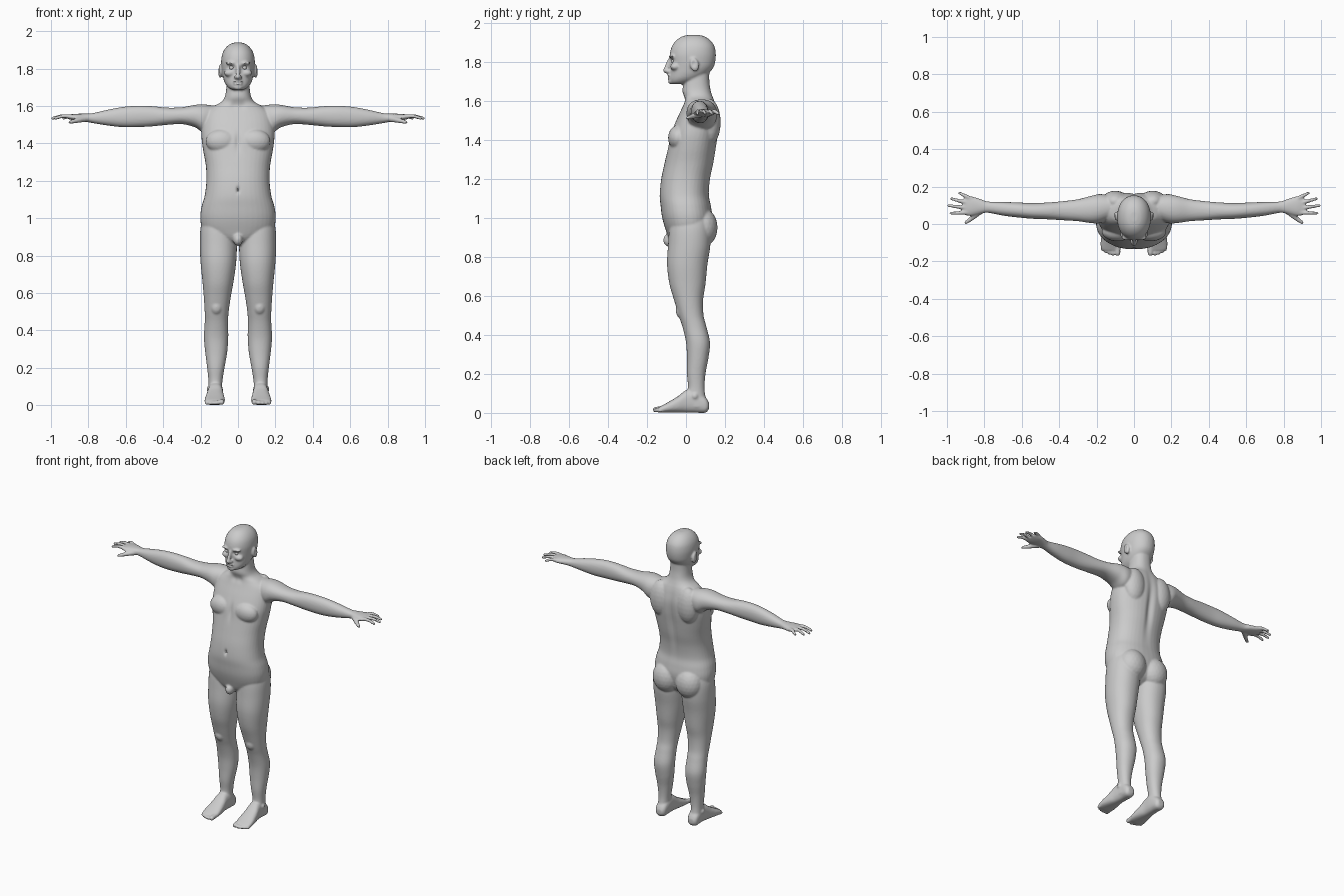
import bpy, bmesh, math
from mathutils import Vector, Matrix

bm = bmesh.new()


def spline(rows, steps=5):
    """Smooth (Catmull-Rom) interpolation between section rows."""
    out = []
    for i in range(len(rows) - 1):
        p = [rows[max(0, min(len(rows) - 1, i + k))] for k in (-1, 0, 1, 2)]
        for s in range(steps):
            t = s / steps
            out.append([0.5 * (2 * b + (c - a) * t + (2 * a - 5 * b + 4 * c - d) * t * t
                               + (3 * b - a - 3 * c + d) * t ** 3) for a, b, c, d in zip(*p)])
    return out + [list(rows[-1])]


def loft(axis, rows, power=2.0, sides=40):
    """Rows: position on axis, then min/max on the two other axes in xyz order."""
    rings = []
    for t, a0, a1, b0, b1 in spline(rows):
        ring = []
        for k in range(sides):
            ang = 2 * math.pi * k / sides
            c, s = math.cos(ang), math.sin(ang)
            u = math.copysign(abs(c) ** (2 / power), c)
            v = math.copysign(abs(s) ** (2 / power), s)
            co = [(a0 + a1) / 2 + u * (a1 - a0) / 2, (b0 + b1) / 2 + v * (b1 - b0) / 2]
            co.insert("xyz".index(axis), t)
            ring.append(bm.verts.new(co))
        rings.append(ring)
    for r, q in zip(rings, rings[1:]):
        for k in range(sides):
            n = (k + 1) % sides
            bm.faces.new((r[k], r[n], q[n], q[k]))
    bm.faces.new(rings[0])
    bm.faces.new(rings[-1])


def ball(center, size, tilt=0.0):
    m = Matrix.Translation(center) @ Matrix.Rotation(tilt, 4, 'X') @ Matrix.Diagonal((*size, 1))
    bmesh.ops.create_icosphere(bm, subdivisions=3, radius=1, matrix=m)


def digit(points, r0, r1, n=9):
    """Tapered rounded finger or toe through a few points."""
    path = spline(points, n)
    for i, p in enumerate(path):
        r = r0 + (r1 - r0) * i / (len(path) - 1)
        bmesh.ops.create_icosphere(bm, subdivisions=2, radius=r, matrix=Matrix.Translation(p))


# torso and neck
torso = [(.855, .05, -.05, .06), (.89, .13, -.085, .105), (.94, .188, -.105, .125),
         (1.0, .202, -.122, .135), (1.06, .195, -.13, .128), (1.12, .178, -.135, .118),
         (1.2, .169, -.127, .125), (1.28, .172, -.11, .142), (1.36, .186, -.092, .155),
         (1.43, .195, -.078, .165), (1.5, .192, -.05, .168), (1.56, .175, -.022, .158),
         (1.595, .135, -.01, .148), (1.62, .09, -.01, .138), (1.65, .07, -.018, .128),
         (1.70, .062, -.012, .12), (1.77, .058, .0, .12)]
loft('z', [(z, -w, w, f, b) for z, w, f, b in torso], 2.3)

# head
head = [(1.686, .028, -.075, .0), (1.695, .048, -.083, .035), (1.715, .066, -.085, .08),
        (1.74, .077, -.082, .115), (1.77, .084, -.08, .14), (1.80, .088, -.082, .15),
        (1.84, .090, -.083, .153), (1.88, .083, -.072, .146), (1.91, .066, -.05, .125),
        (1.93, .042, -.02, .095), (1.938, .018, .015, .065)]
loft('z', [(z, -w, w, f, b) for z, w, f, b in head], 2.15)

# arm and palm
loft('x', [(.12, .03, .15, 1.47, 1.60), (.18, .005, .16, 1.455, 1.607), (.23, .005, .15, 1.485, 1.605),
           (.30, .015, .132, 1.502, 1.592), (.38, .02, .122, 1.498, 1.59), (.46, .025, .115, 1.49, 1.598),
           (.54, .028, .112, 1.486, 1.60), (.62, .035, .115, 1.486, 1.593), (.70, .045, .118, 1.495, 1.578),
           (.78, .06, .12, 1.508, 1.56), (.82, .055, .133, 1.515, 1.558), (.87, .044, .148, 1.52, 1.557),
           (.90, .047, .146, 1.527, 1.553), (.915, .06, .135, 1.533, 1.55)], 2.2)

# fingers: base y, base x, tip x, tip y
for by, bx, tx, ty in [(.06, .89, .978, .058), (.085, .895, .991, .099),
                       (.112, .89, .975, .135), (.134, .87, .932, .165)]:
    digit([(bx, by, 1.541), ((bx + tx) / 2, (by + ty) / 2, 1.545), (tx, ty, 1.533)], .0125, .0088)
digit([(.82, .07, 1.53), (.862, .035, 1.521), (.898, .008, 1.512)], .018, .0095)

# leg
loft('z', [(1.02, .03, .18, -.07, .11), (.95, .012, .2, -.085, .125), (.86, .006, .204, -.092, .125),
           (.76, .010, .2, -.097, .11), (.66, .024, .19, -.085, .1), (.58, .038, .183, -.062, .088),
           (.50, .05, .178, -.038, .09), (.44, .053, .178, -.018, .105), (.36, .052, .182, 0, .123),
           (.28, .058, .175, .005, .115), (.20, .072, .165, .005, .1), (.13, .083, .158, .01, .095),
           (.08, .085, .158, .0, .1), (.03, .083, .158, .0, .11)], 2.15)

# foot and toes
loft('y', [(.118, .1, .14, .02, .05), (.10, .085, .155, 0, .08), (.05, .08, .158, 0, .12),
           (.0, .08, .162, 0, .115), (-.04, .075, .17, 0, .085), (-.09, .07, .178, 0, .055),
           (-.125, .072, .178, 0, .036), (-.14, .08, .17, .004, .028)], 2.5)
for x, y, r in [(.087, -.156, .0155), (.112, -.158, .012), (.132, -.153, .0115),
                (.150, -.146, .011), (.167, -.135, .0105)]:
    digit([(x, -.11, r + .006), (x, y, r)], r, r)

# muscle masses
ball((.085, .085, .95), (.09, .077, .1))        # glute
ball((.088, -.04, 1.41), (.085, .052, .065))    # chest
ball((.1, .12, 1.49), (.075, .058, .12))        # shoulder blade
ball((0, -.085, .885), (.026, .032, .034))      # groin
ball((.115, -.018, .525), (.035, .035, .045))   # kneecap
ball((.156, .045, .085), (.012, .016, .016))    # ankle bone

# face details
digit([(0, -.083, 1.815), (0, -.094, 1.785), (0, -.105, 1.755)], .009, .0135)
ball((.013, -.092, 1.752), (.009, .012, .009))
ball((.036, -.072, 1.828), (.032, .016, .009))
ball((.045, -.055, 1.775), (.03, .026, .02))
ball((0, -.084, 1.7285), (.026, .013, .007))
ball((0, -.083, 1.717), (.022, .013, .007))
ball((0, -.074, 1.699), (.026, .018, .015))
ball((.095, .043, 1.785), (.012, .023, .036), .2)

# fuse both halves into one skin
bmesh.ops.recalc_face_normals(bm, faces=bm.faces)
mesh = bpy.data.meshes.new("body")
bm.to_mesh(mesh)
bm.free()
body = bpy.data.objects.new("body", mesh)
bpy.context.collection.objects.link(body)
bpy.context.view_layer.objects.active = body
body.select_set(True)
mod = body.modifiers.new("mirror", 'MIRROR')
mod.use_mirror_merge = False
mod = body.modifiers.new("fuse", 'REMESH')
mod.mode = 'VOXEL'
mod.voxel_size = .0058
mod = body.modifiers.new("soften", 'SMOOTH')
mod.factor, mod.iterations = .5, 4
for name in ("mirror", "fuse", "soften"):
    bpy.ops.object.modifier_apply(modifier=name)

# sculpted hollows: center, radii, push
hollows = [((.034, -.088, 1.805), (.016, .03, .010), (0, .013, 0)),    # eye socket
           ((0, -.135, 1.15), (.008, .04, .016), (0, .014, 0)),        # navel
           ((0, .15, 1.36), (.022, .06, .17), (0, -.014, 0)),          # spine
           ((0, -.09, 1.41), (.014, .05, .05), (0, .009, 0)),          # breastbone
           ((0, -.098, 1.7228), (.022, .02, .004), (0, .005, 0)),      # mouth
           ((.106, .04, 1.79), (.012, .010, .016), (-.007, 0, 0)),     # ear
           ((.02, -.02, 1.60), (.02, .03, .02), (0, .006, 0))]         # throat
for c, r, push in hollows:
    for side in ((1, -1) if c[0] else (1,)):
        for v in body.data.vertices:
            d = ((v.co.x * side - c[0]) / r[0], (v.co.y - c[1]) / r[1], (v.co.z - c[2]) / r[2])
            q = d[0] ** 2 + d[1] ** 2 + d[2] ** 2
            if q < 9:
                v.co += Vector((push[0] * side, push[1], push[2])) * math.exp(-q)
low = min(v.co.z for v in body.data.vertices)
body.data.transform(Matrix.Translation((0, 0, -low)))
bpy.ops.object.shade_smooth_by_angle(angle=math.radians(40))

# eyes
for side, name in ((-1, "right_eye"), (1, "left_eye")):
    bpy.ops.mesh.primitive_uv_sphere_add(segments=20, ring_count=12, radius=.0125,
                                         location=(side * .034, -.062, 1.804))
    bpy.context.object.name = name
    bpy.ops.object.shade_smooth()
